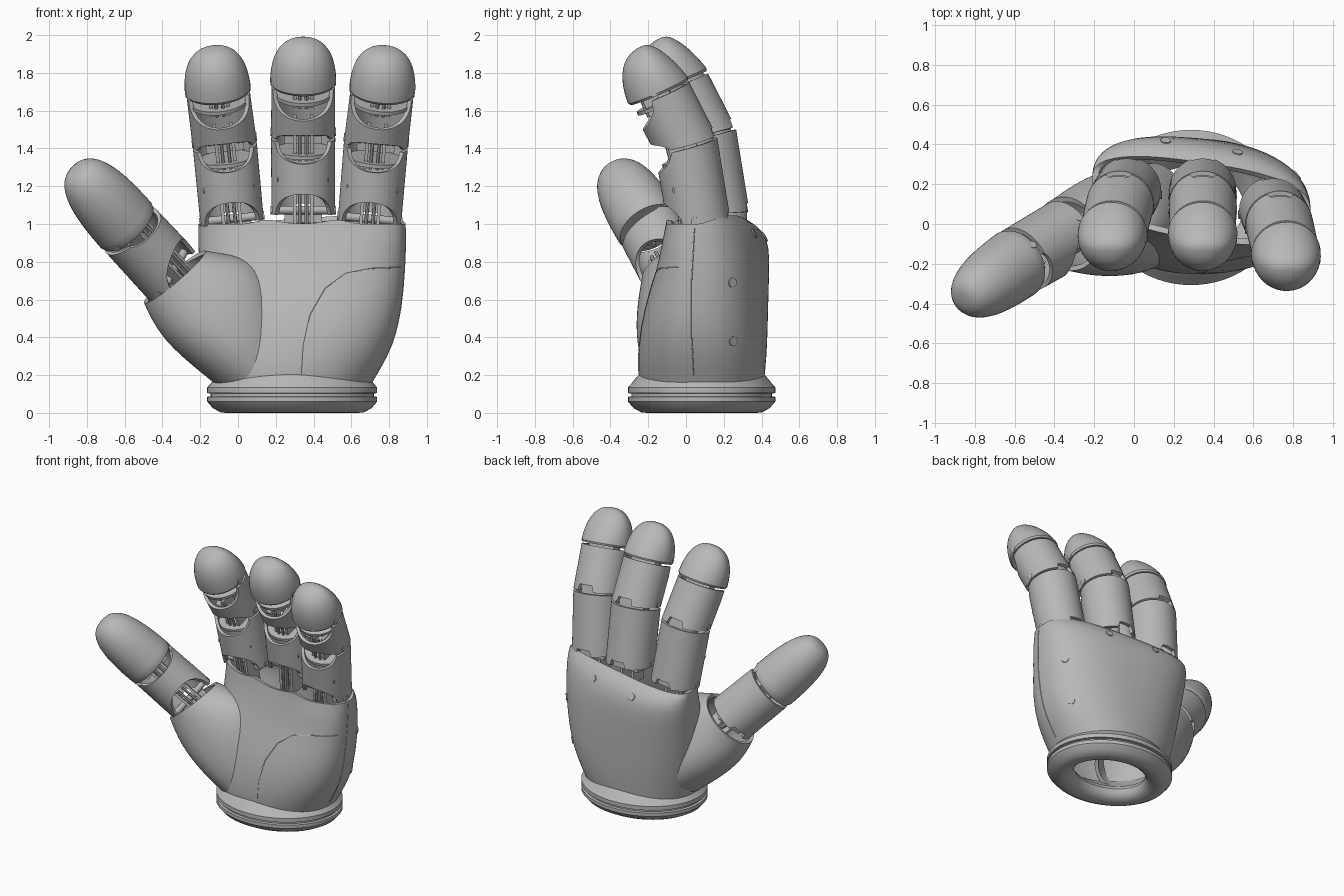
import bpy, bmesh
from math import sin, cos, pi
from mathutils import Vector, Matrix
from mathutils.bvhtree import BVHTree

if "Cube" in bpy.data.objects:
    bpy.data.objects.remove(bpy.data.objects["Cube"])

grey = bpy.data.materials.new("matte_grey")
grey.use_nodes = True
grey.diffuse_color = (0.48, 0.48, 0.48, 1)
grey.node_tree.nodes["Principled BSDF"].inputs["Base Color"].default_value = grey.diffuse_color
parts = []


def add(name, data):
    ob = bpy.data.objects.new(name, data)
    bpy.context.collection.objects.link(ob)
    data.materials.append(grey)
    parts.append(ob)
    return ob


def from_bm(name, bm):
    me = bpy.data.meshes.new(name)
    bm.to_mesh(me)
    bm.free()
    return add(name, me)


def loft(name, rings, caps=False, closed=False, thick=0, smooth=0):
    bm = bmesh.new()
    vr = [[bm.verts.new(p) for p in ring] for ring in rings]
    n = len(vr[0])
    pairs = list(zip(vr, vr[1:])) + ([(vr[-1], vr[0])] if closed else [])
    for a, b in pairs:
        for i in range(n):
            j = (i + 1) % n
            bm.faces.new((a[i], a[j], b[j], b[i]))
    if caps:
        bm.faces.new(vr[0][::-1])
        bm.faces.new(vr[-1])
    if closed:
        bmesh.ops.recalc_face_normals(bm, faces=bm.faces)
    ob = from_bm(name, bm)
    if smooth:
        ob.modifiers.new("smooth", 'SUBSURF').levels = smooth
    if thick:
        sol = ob.modifiers.new("wall", 'SOLIDIFY')
        sol.thickness, sol.offset = thick, -1
    return ob


def frame(origin, axis, front):
    z = Vector(axis).normalized()
    y = -Vector(front)
    y = (y - y.dot(z) * z).normalized()
    x = y.cross(z)
    m = Matrix((x, y, z)).transposed().to_4x4()
    m.translation = origin
    return m


def angles(n):
    return [2 * pi * i / n for i in range(n)]


def power(v, n):
    return (1 if v >= 0 else -1) * abs(v) ** (2 / n)


def rod(name, p, q, r, sides=16):
    p, q = Vector(p), Vector(q)
    bm = bmesh.new()
    m = Matrix.Translation((p + q) / 2) @ (q - p).to_track_quat('Z', 'Y').to_matrix().to_4x4()
    bmesh.ops.create_cone(bm, cap_ends=True, segments=sides, radius1=r, radius2=r,
                          depth=(q - p).length, matrix=m)
    return from_bm(name, bm)


def box(name, m, loc, size):
    bm = bmesh.new()
    bmesh.ops.create_cube(bm, size=1, matrix=m @ Matrix.Translation(loc) @ Matrix.Diagonal((*size, 1)))
    return from_bm(name, bm)


# Finger shells: tubes between two joint frames, arched open on the palm side
def shell(name, f0, f1, r0, r1, low, high, notch=0.1, wide=0.5):
    rings = []
    steps = 6
    for k in range(steps + 1):
        ring = []
        for a in angles(64):
            c = -sin(a)
            arch0 = max(0, (c - 0.5) / 0.5) ** 0.5
            arch1 = max(0, (c - wide) / (1 - wide)) ** 0.5
            t0 = 0.02 + low * arch0 + (notch if c < -0.95 else 0)
            t1 = 0.98 - high * arch1
            t = t0 + (t1 - t0) * k / steps
            p = f0 @ Vector((r0 * cos(a), r0 * sin(a), 0))
            q = f1 @ Vector((r1 * cos(a), r1 * sin(a), 0))
            ring.append(p.lerp(q, t))
        rings.append(ring)
    return loft(name, rings, thick=0.022)


# Rounded fingertip, flattened towards the nail side
def tip(name, f, end, r, blunt, flat):
    base = f.translation
    rings = []
    for s in [0, 0.05] + [sin(k * pi / 26) for k in range(1, 13)] + [0.999]:
        rr = r * (1 - s ** blunt) ** (1 / blunt) * (0.95 if s == 0 else 1)
        off = (Vector(end) - base) * (0.03 + 0.97 * s)
        rings.append([f @ Vector((rr * cos(a), rr * sin(a) * (1 - flat * s if sin(a) > 0 else 1), 0)) + off
                      for a in angles(40)])
    return loft(name, rings, caps=True)


# Hinge with pin, side plates and pull rods
def hinge(name, f, r, reach):
    rod(name + "_pin", f @ Vector((-r - 0.006, -0.02, 0.03)), f @ Vector((r + 0.006, -0.02, 0.03)), 0.022)
    for sx in (-1, 1):
        box(name + "_plate", f, (sx * 0.045, -0.03, 0), (0.018, 0.13, 2 * reach))
        rod(name + "_pull_rod", f @ Vector((sx * 0.018, -0.1, -reach)), f @ Vector((sx * 0.018, -0.1, reach)), 0.01, 8)
    box(name + "_core", f, (0, 0.02, 0), (0.2, 0.07, 0.07))


# Three fingers: sideways position of each joint, offset in depth and height
FRONT = (0, -1, 0)
fingers = {
    "index": ((-0.03, -0.07, -0.105, -0.13), 0.1, 0),
    "middle": ((0.345, 0.345, 0.345, 0.345), 0.1, 0.045),
    "little": ((0.695, 0.73, 0.762, 0.78), 0, 0),
}
for name, (xs, dy, dz) in fingers.items():
    line = ((0.07, 1.0), (0.0, 1.42), (-0.14, 1.69), (-0.235, 1.94))
    pts = [Vector((x, y + dy, z + dz)) for x, (y, z) in zip(xs, line)]
    lean = (xs[3] - xs[0]) / 0.95
    frames = [frame(p, (lean, -t, 1), FRONT) for p, t in zip(pts, (0.07, 0.27, 0.44))]
    shell(name + "_lower_segment", frames[0], frames[1], 0.168, 0.17, 0.3, 0.25)
    shell(name + "_middle_segment", frames[1], frames[2], 0.17, 0.168, 0.17, 0.48, 0.14, 0.3)
    tip(name + "_fingertip", frames[2], pts[3], 0.175, 2.4, 0.42)
    for j, reach in enumerate((0.13, 0.11, 0.09)):
        hinge(f"{name}_joint_{j + 1}", frames[j], 0.167, reach)
    # Inner floor below each upper joint, and a cross pin through the lower shell
    for f, drop in ((frames[1], 0.09), (frames[2], 0.06)):
        rod(name + "_inner_floor", f @ Vector((0, 0, -drop)), f @ Vector((0, 0, 0.02 - drop)), 0.15, 40)
    rod(name + "_cross_pin", frames[0] @ Vector((-0.135, -0.11, 0.2)), frames[0] @ Vector((0.135, -0.11, 0.2)), 0.018)

# Thumb
B, J, T = Vector((-0.34, -0.05, 0.72)), Vector((-0.572, -0.185, 0.97)), Vector((-0.865, -0.38, 1.295))
thumb_front = (0.6, -0.6, 0.2)
fb, fj = frame(B, J - B, thumb_front), frame(J, T - B, thumb_front)
shell("thumb_lower_segment", fb, fj, 0.18, 0.176, 0.45, 0.1)
tip("thumb_tip", fj, T, 0.18, 2.9, 0.1)
hinge("thumb_base_joint", fb, 0.172, 0.14)
hinge("thumb_joint", fj, 0.172, 0.07)
rod("thumb_link", (0.25, 0.12, 0.3), B, 0.035)

# Palm shell: z, x range, front, back, middle depth, skew; the rim folds in behind the fingers
sections = [
    (0.14, -0.13, 0.70, -0.24, 0.41, 0.08, 0),
    (0.22, -0.15, 0.745, -0.255, 0.42, 0.08, 0),
    (0.36, -0.17, 0.825, -0.25, 0.43, 0.09, 0.02),
    (0.55, -0.19, 0.868, -0.22, 0.43, 0.10, 0.04),
    (0.76, -0.205, 0.885, -0.14, 0.43, 0.13, 0.06),
    (0.88, -0.21, 0.888, -0.11, 0.42, 0.14, 0.08),
    (0.96, -0.21, 0.888, -0.09, 0.385, 0.15, 0.08),
    (1.00, -0.21, 0.887, -0.08, 0.31, 0.15, 0.08),
]
rings = []
for z, x0, x1, yf, yb, yc, skew in sections:
    ring = []
    n = 2.1 + 0.5 * z
    for a in angles(64):
        u, v = power(cos(a), n), power(sin(a), n)
        y = yc - skew * u + v * ((yb - yc) if v > 0 else (yc - yf))
        # Rim is higher on the little-finger side and rises between the fingers in front
        back_rise = max(0, sin(a)) * (0.03 + 0.04 * u)
        rim = 0.6 * back_rise if z == 0.96 else 0
        if z == 1.0:
            rim = back_rise if v > 0 else 0.03 * max(0, 1 - abs(abs(u) - 0.33) / 0.2)
        ring.append((x0 + (x1 - x0) * (u + 1) / 2, y, z + rim))
    rings.append(ring)
palm = loft("palm_shell", rings, thick=0.03, smooth=1)

# Thumb mound: centre, width, depth, extra reach over the palm
mound_rings = []
for c, rx, ry, reach in (((0.12, 0.06, 0.2), 0.19, 0.25, 1.1), ((-0.04, 0.02, 0.37), 0.225, 0.285, 1.5),
                         ((-0.2, -0.02, 0.54), 0.25, 0.248, 1.65), ((-0.3, -0.045, 0.675), 0.23, 0.2, 1.15),
                         ((-0.335, -0.05, 0.72), 0.213, 0.188, 1)):
    f = frame(c, (-0.64, -0.15, 0.75), FRONT)
    mound_rings.append([f @ Vector((rx * cos(a) * (reach if cos(a) > 0 else 1), ry * sin(a), 0))
                        for a in angles(40)])
loft("thumb_mound", mound_rings, thick=0.025, smooth=2)

# Wrist cuff: inset from the outer ellipse, height
profile = [(0.185, 0.07), (0.175, 0.035), (0.145, 0.01), (0.1, 0), (0.07, 0.003), (0.03, 0.025), (0, 0.06),
           (0, 0.085), (0.018, 0.088), (0.018, 0.102), (0, 0.105), (0, 0.135), (0.018, 0.155),
           (0.033, 0.175), (0.06, 0.205), (0.12, 0.13), (0.17, 0.1)]
loft("wrist_cuff", [[(0.287 + (0.45 - d) * cos(a), 0.083 + (0.39 - d) * sin(a), z) for a in angles(64)]
                    for d, z in profile], closed=True)

# Panel seams and screws laid onto the palm
bpy.context.view_layer.update()
deps = bpy.context.evaluated_depsgraph_get()
tree = BVHTree.FromObject(palm, deps)


def seam(name, origins, direction):
    ctrl = [Vector(o) for o in origins]
    dense = [a.lerp(b, k / 8) for a, b in zip(ctrl, ctrl[1:]) for k in range(8)] + [ctrl[-1]]
    hits = [h for h in (tree.ray_cast(o, Vector(direction))[0] for o in dense) if h]
    cu = bpy.data.curves.new(name, 'CURVE')
    cu.dimensions, cu.bevel_depth, cu.bevel_resolution = '3D', 0.003, 1
    sp = cu.splines.new('POLY')
    sp.points.add(len(hits) - 1)
    for p, h in zip(sp.points, hits):
        p.co = (*h, 1)
    add(name, cu)


seam("outer_panel_seam", [(x, -1, z) for x, z in ((0.335, 0.2), (0.345, 0.36), (0.38, 0.52), (0.46, 0.66),
     (0.57, 0.74), (0.7, 0.765), (0.86, 0.77))], (0, 1, 0))
seam("side_seam", [(2, y, z) for y, z in ((0.045, 0.98), (0.03, 0.7), (0.03, 0.4), (0.04, 0.2))], (-1, 0, 0))

screws = [((2, 0.245, 0.69), (-1, 0, 0)), ((2, 0.25, 0.38), (-1, 0, 0)),
          ((0.16, 2, 0.93), (0, -1, 0)), ((0.52, 2, 0.95), (0, -1, 0))]
for origin, direction in screws:
    co, n = tree.ray_cast(Vector(origin), Vector(direction))[:2]
    if co:
        rod("screw_head", co - n * 0.01, co + n * 0.006, 0.026, 20)

# Bake modifiers and shade
bpy.ops.object.select_all(action='DESELECT')
for ob in parts:
    ob.select_set(True)
bpy.context.view_layer.objects.active = palm
bpy.ops.object.convert(target='MESH')
bpy.ops.object.shade_smooth_by_angle(angle=0.6)
